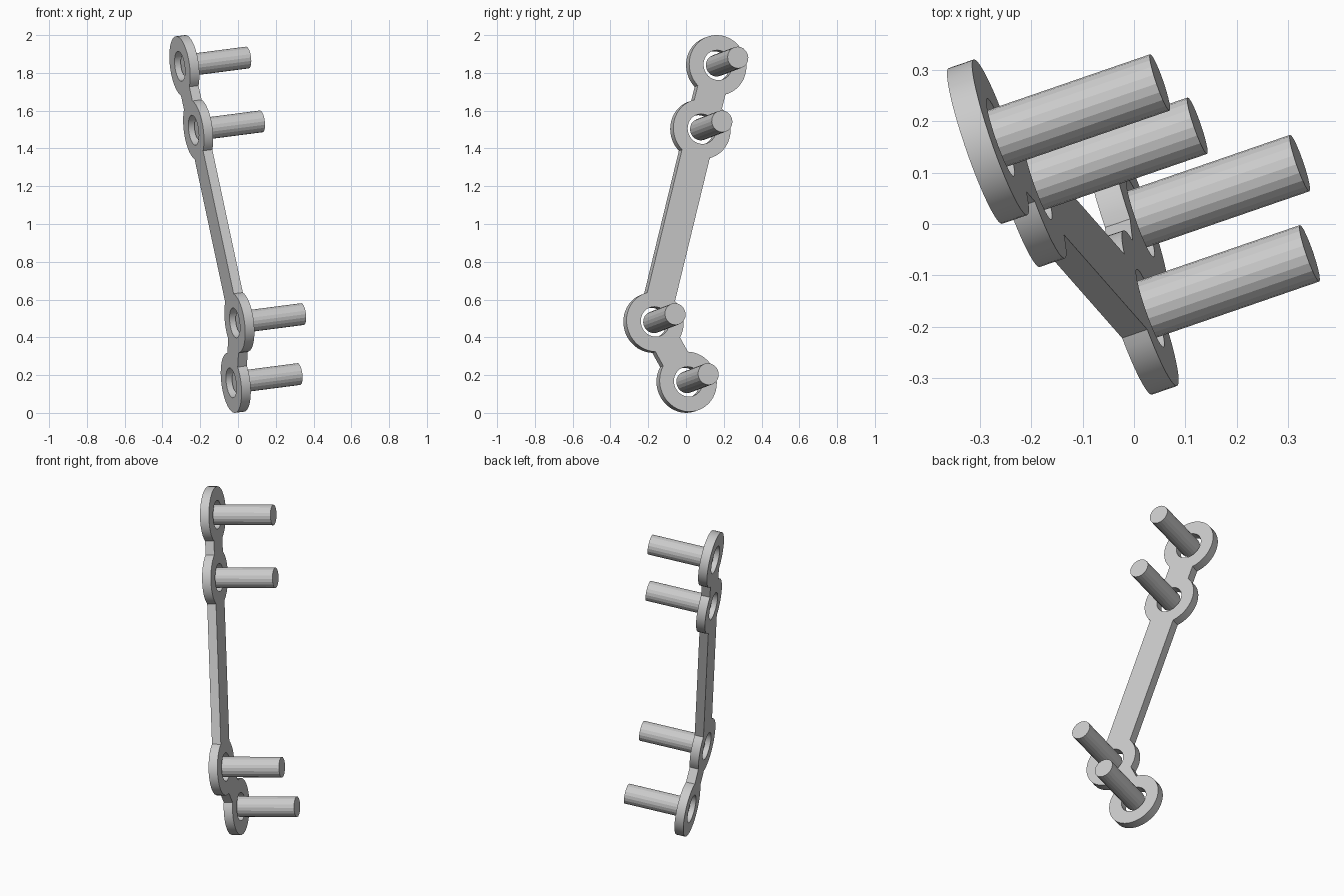
import bpy
import math
from mathutils import Matrix, Vector

cube = bpy.data.objects.get("Cube")
if cube:
    bpy.data.objects.remove(cube, do_unlink=True)

# Main dimensions
RING_R, HOLE_R, HALF_BAR = 0.16, 0.08, 0.08
HALF_THICK = 0.026
PIN_R, PIN_LENGTH, PIN_SIDES = 0.058, 0.356, 20

# Tilted frame of the plate: u across, v up, n along the pins
n = Vector((0.938, 0.323, 0.122)).normalized()
u = Vector((0, 0, 1)).cross(n).normalized()
v = n.cross(u)
origin = Vector((-0.125, 0.017, 0.996))
frame = Matrix.Translation(origin) @ Matrix((u, v, n)).transposed().to_4x4()

# Ring centres, top to bottom, flattened into the plate
centers = [Vector(((Vector(p) - origin).dot(u), (Vector(p) - origin).dot(v)))
           for p in ((-0.284, 0.16, 1.838), (-0.211, 0.076, 1.50),
                     (0.01, -0.171, 0.48), (-0.013, 0.003, 0.162))]


def arc(center, radius, start, end, steps):
    return [center + radius * Vector((math.cos(a), math.sin(a)))
            for a in (start + (end - start) * i / steps for i in range(steps + 1))]


def heading(a, b):
    d = b - a
    return math.atan2(d.y, d.x)


# Outer outline: ring arcs joined by straight bar edges, down one side and up the other
spread = math.asin(HALF_BAR / RING_R)
path = [0, 1, 2, 3, 2, 1]
outline = []
for i, k in enumerate(path):
    here = centers[k]
    start = heading(here, centers[path[i - 1]]) + spread
    end = heading(here, centers[path[(i + 1) % len(path)]]) - spread
    while end <= start:
        end += math.tau
    outline += arc(here, RING_R, start, end, max(4, round((end - start) / math.tau * 48)))

# Plate: filled outline with four round holes
curve = bpy.data.curves.new("plate_profile", "CURVE")
curve.dimensions = "2D"
curve.fill_mode = "BOTH"
curve.extrude = HALF_THICK
loops = [outline] + [arc(c, HOLE_R, 0, math.tau, 32)[:-1] for c in centers]
for loop in loops:
    spline = curve.splines.new("POLY")
    spline.points.add(len(loop) - 1)
    for point, co in zip(spline.points, loop):
        point.co = (co.x, co.y, 0, 1)
    spline.use_cyclic_u = True

profile = bpy.data.objects.new("plate_profile", curve)
bpy.context.collection.objects.link(profile)
mesh = bpy.data.meshes.new_from_object(
    profile.evaluated_get(bpy.context.evaluated_depsgraph_get()))
bpy.data.objects.remove(profile, do_unlink=True)
plate = bpy.data.objects.new("plate", mesh)
bpy.context.collection.objects.link(plate)
plate.matrix_world = frame
bpy.ops.object.select_all(action="DESELECT")
plate.select_set(True)
bpy.context.view_layer.objects.active = plate
bpy.ops.object.shade_smooth_by_angle(angle=math.radians(25))

# Pins: one centred in each hole, standing out from the plate
names = ("top_pin", "upper_pin", "lower_pin", "bottom_pin")
for name, c in zip(names, centers):
    bpy.ops.mesh.primitive_cylinder_add(vertices=PIN_SIDES, radius=PIN_R, depth=PIN_LENGTH)
    pin = bpy.context.object
    pin.name = name
    pin.matrix_world = frame @ Matrix.Translation((c.x, c.y, PIN_LENGTH / 2))
